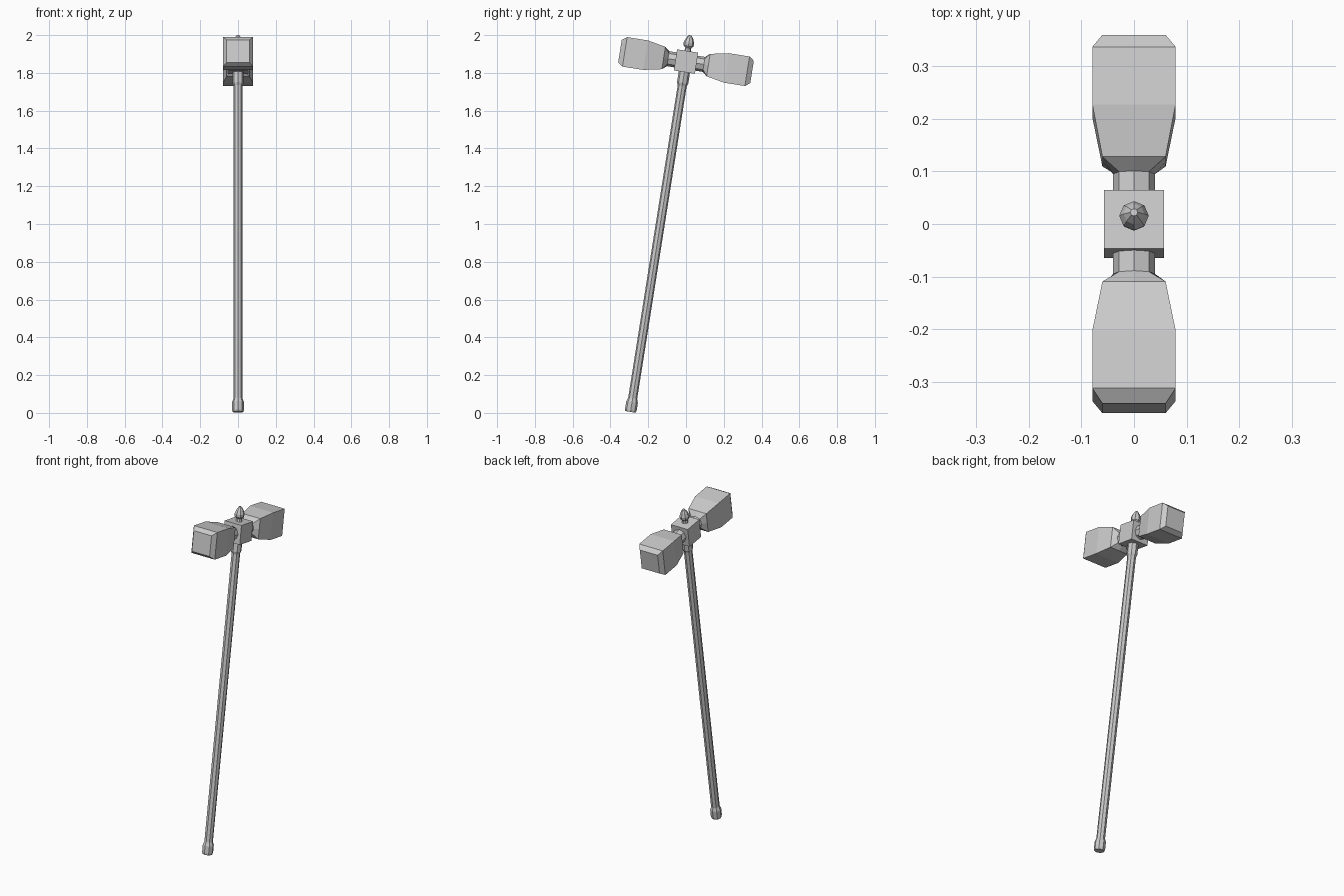
import bpy
import bmesh
from math import cos, sin, tau, radians
from mathutils import Matrix, Vector

cube = bpy.data.objects.get("Cube")
if cube:
    bpy.data.objects.remove(cube, do_unlink=True)

steel = bpy.data.materials.new("grey steel")
steel.use_nodes = True
GREY = (0.6, 0.6, 0.6, 1)
steel.diffuse_color = GREY
steel.node_tree.nodes["Principled BSDF"].inputs["Base Color"].default_value = GREY

# The whole hammer leans back around the middle of its head
LEAN = Matrix.Translation((0, 0, 1.86)) @ Matrix.Rotation(radians(-9), 4, "X")
UP = Matrix.Identity(4)
BACK = Matrix.Rotation(radians(-90), 4, "X")
FRONT = Matrix.Rotation(radians(90), 4, "X")


def finish(name, bm):
    bmesh.ops.recalc_face_normals(bm, faces=bm.faces)
    mesh = bpy.data.meshes.new(name)
    bm.to_mesh(mesh)
    bm.free()
    mesh.materials.append(steel)
    obj = bpy.data.objects.new(name, mesh)
    obj.matrix_world = LEAN
    bpy.context.collection.objects.link(obj)


def loft(name, rings, turn=UP, sides=8):
    """Skin rings of (size, height, is_square) stacked along the turned z axis."""
    bm = bmesh.new()
    loops = []
    for size, height, square in rings:
        loop = []
        for i in range(sides):
            a = tau * i / sides
            p = Vector((cos(a), sin(a), 0))
            if square:
                p /= max(abs(p.x), abs(p.y))
            p = p * size + Vector((0, 0, height))
            loop.append(bm.verts.new(turn @ p))
        loops.append(loop)
    for low, high in zip(loops, loops[1:]):
        for i in range(sides):
            j = (i + 1) % sides
            bm.faces.new((low[i], low[j], high[j], high[i]))
    bm.faces.new(loops[0][::-1])
    bm.faces.new(loops[-1])
    bmesh.ops.dissolve_limit(bm, angle_limit=radians(1), verts=bm.verts, edges=bm.edges)
    finish(name, bm)


def turned(name, profile, **options):
    loft(name, [(r, h, False) for r, h in profile], **options)


# Central block
block = bmesh.new()
bmesh.ops.create_cube(block, size=0.113)
finish("centre_block", block)

# Two matching heads on round necks, flaring to chamfered square faces
for side, turn in (("front", FRONT), ("back", BACK)):
    turned(side + "_neck", [(0.04, 0.05), (0.04, 0.105)], turn=turn)
    loft(side + "_hammer_head", [
        (0.04, 0.096, False),
        (0.06, 0.12, True),
        (0.079, 0.217, True),
        (0.079, 0.328, True),
        (0.06, 0.354, True),
    ], turn=turn)

# Long handle with a socket under the block and a pommel at the foot
turned("handle", [(0.024, -1.85), (0.024, -0.05)])
turned("handle_socket", [(0.024, -0.13), (0.03, -0.115), (0.03, -0.055)])
turned("pommel", [(0.028, -1.878), (0.031, -1.868), (0.031, -1.825), (0.024, -1.805)])

# Pointed finial on top
turned("finial", [(0.018, 0.055), (0.015, 0.072), (0.026, 0.083),
                  (0.028, 0.1), (0.02, 0.122), (0.007, 0.141)])
